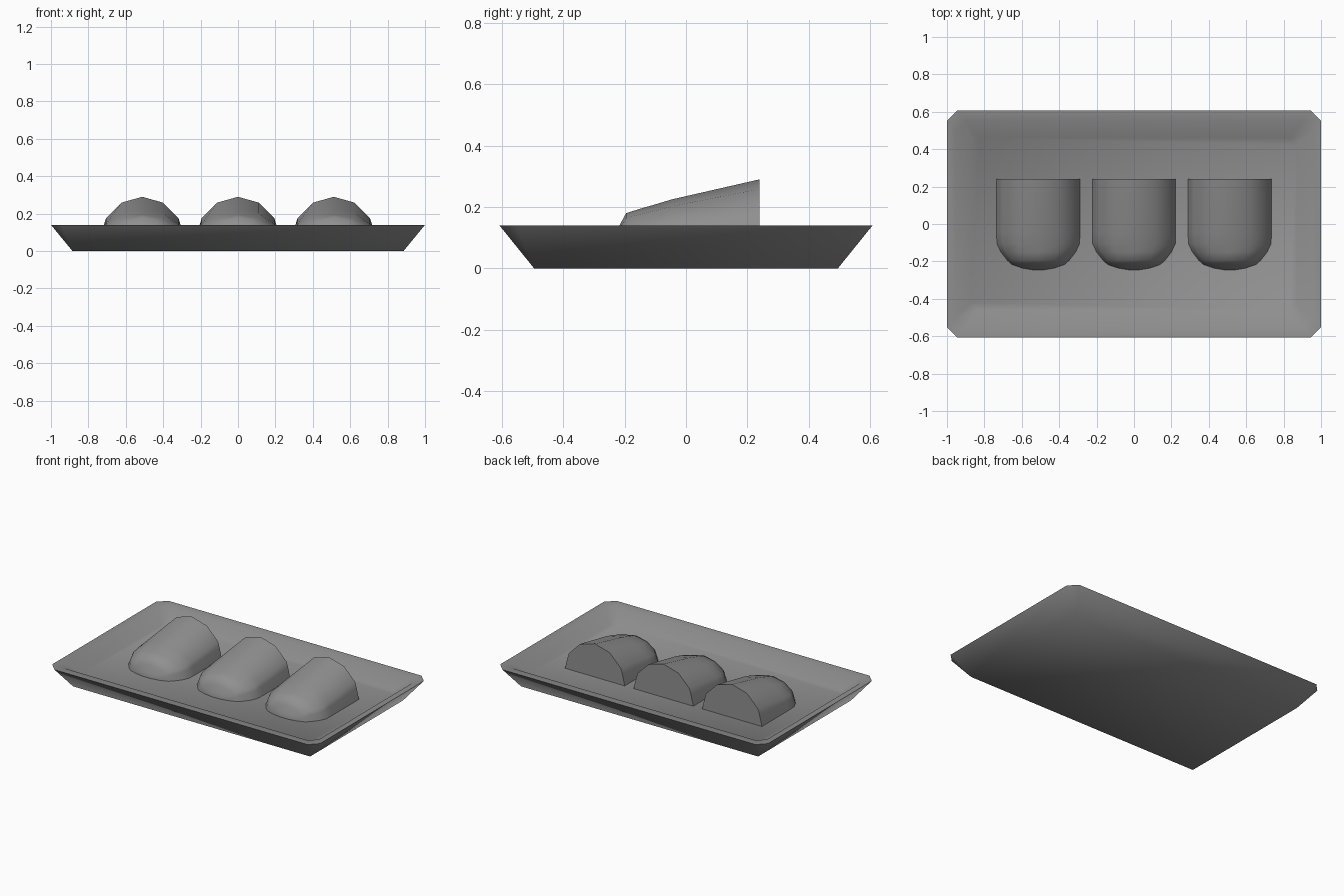
import bpy
import bmesh
import math

cube = bpy.data.objects.get("Cube")
if cube:
    bpy.data.objects.remove(cube, do_unlink=True)

# One plain grey for everything
grey = bpy.data.materials.new("mid_grey")
grey.use_nodes = True
grey.diffuse_color = (0.28, 0.28, 0.28, 1)
grey.node_tree.nodes["Principled BSDF"].inputs["Base Color"].default_value = (0.28, 0.28, 0.28, 1)


def loft(name, rings, closed):
    """Join matching rings of points into a skin with capped ends."""
    bm = bmesh.new()
    loops = [[bm.verts.new(p) for p in ring] for ring in rings]
    n = len(loops[0])
    for a, b in zip(loops, loops[1:]):
        for i in range(n if closed else n - 1):
            j = (i + 1) % n
            bm.faces.new((a[i], a[j], b[j], b[i]))
    bm.faces.new(loops[0][::-1])
    bm.faces.new(loops[-1])
    bmesh.ops.remove_doubles(bm, verts=bm.verts, dist=0.0005)
    bmesh.ops.recalc_face_normals(bm, faces=bm.faces)
    mesh = bpy.data.meshes.new(name)
    bm.to_mesh(mesh)
    bm.free()
    mesh.materials.append(grey)
    obj = bpy.data.objects.new(name, mesh)
    bpy.context.collection.objects.link(obj)
    bpy.ops.object.select_all(action='DESELECT')
    obj.select_set(True)
    bpy.context.view_layer.objects.active = obj
    bpy.ops.object.shade_smooth_by_angle(angle=math.radians(62))
    return obj


def cut_rectangle(x, y, cut, z):
    """Rectangle ring with its four corners cut off."""
    return [(x, cut - y, z), (x, y - cut, z), (x - cut, y, z), (cut - x, y, z),
            (-x, y - cut, z), (-x, cut - y, z), (cut - x, -y, z), (x - cut, -y, z)]


# Tray: sharp-cornered base, flared wall, narrow lip, sunken floor
FLOOR = 0.065
loft("tray", [
    cut_rectangle(0.885, 0.495, 0, 0),
    cut_rectangle(1.0, 0.608, 0.055, 0.14),
    cut_rectangle(0.955, 0.55, 0.05, 0.136),
    cut_rectangle(0.87, 0.46, 0.04, FLOOR),
], True)

# Mounds: arched cross-sections that fall and round off toward the front
ARCH = [(1, 0), (0.92, 0.33), (0.87, 0.49), (0.5, 0.86), (0, 1)]
ARCH += [(-x, z) for x, z in reversed(ARCH[:-1])]
SECTIONS = [  # y, half width, height
    (0.24, 0.223, 0.225), (-0.045, 0.223, 0.16), (-0.105, 0.221, 0.142),
    (-0.15, 0.2, 0.129), (-0.195, 0.165, 0.115), (-0.217, 0.14, 0.075),
    (-0.236, 0.085, 0.03), (-0.245, 0.03, 0.005),
]
for label, cx in (("right", -0.512), ("middle", 0), ("left", 0.512)):
    loft(label + "_mound",
         [[(cx + x * w, y, FLOOR + z * h) for x, z in ARCH] for y, w, h in SECTIONS],
         False)
